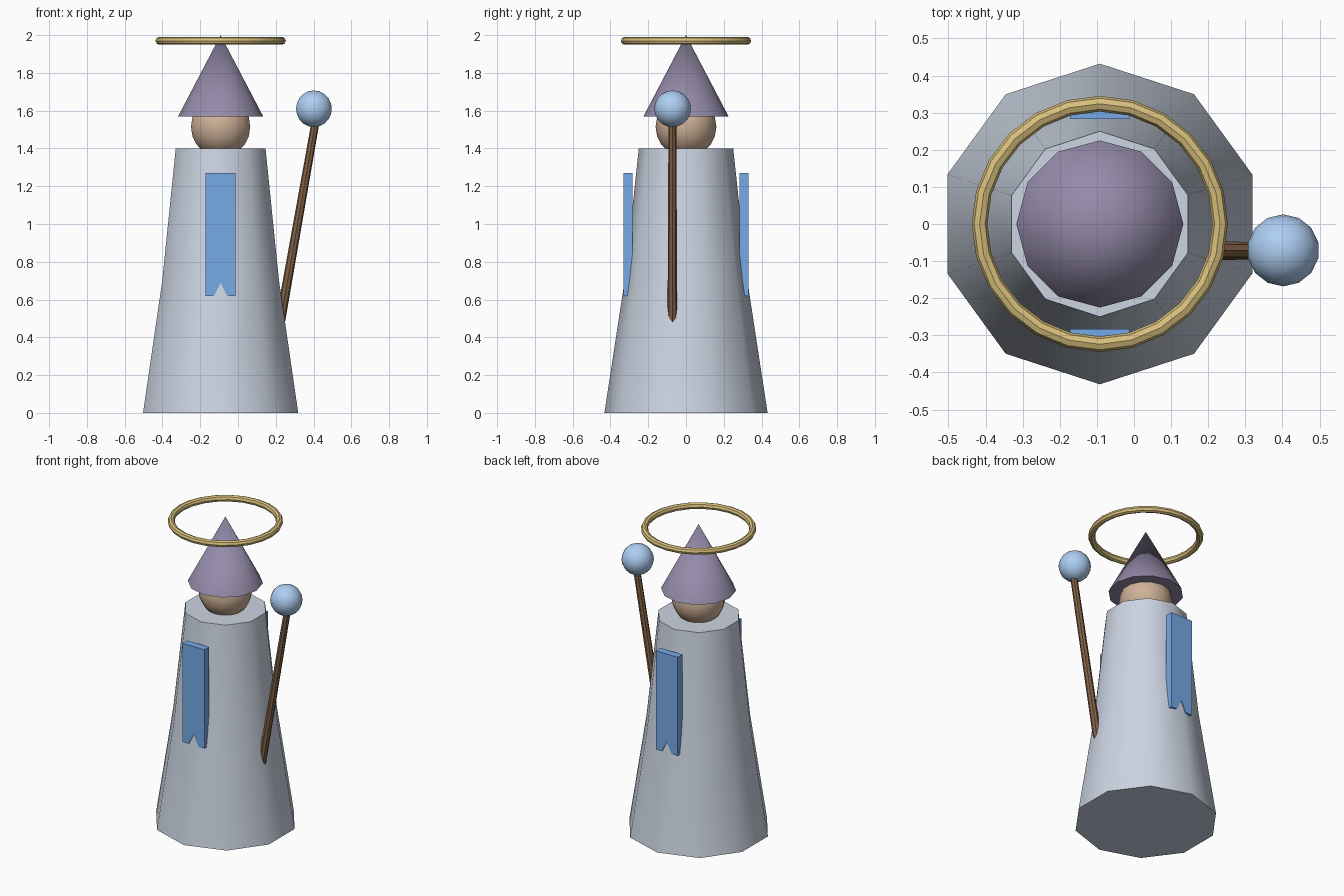
import bpy, bmesh, math
from mathutils import Vector

if "Cube" in bpy.data.objects:
    bpy.data.objects.remove(bpy.data.objects["Cube"])

CX = -0.092  # axis of the figure


def finish(obj, name, color, smooth=True):
    obj.name = name
    mat = bpy.data.materials.new(name + "_paint")
    mat.diffuse_color = (*color, 1)
    mat.use_nodes = True
    mat.node_tree.nodes["Principled BSDF"].inputs["Base Color"].default_value = mat.diffuse_color
    obj.data.materials.append(mat)
    if smooth:
        bpy.ops.object.select_all(action='DESELECT')
        obj.select_set(True)
        bpy.context.view_layer.objects.active = obj
        bpy.ops.object.shade_smooth_by_angle(angle=math.radians(42))
    return obj


def from_bmesh(bm, name, color, smooth=True):
    bmesh.ops.recalc_face_normals(bm, faces=bm.faces)
    mesh = bpy.data.meshes.new(name)
    bm.to_mesh(mesh)
    bm.free()
    obj = bpy.data.objects.new(name, mesh)
    bpy.context.collection.objects.link(obj)
    return finish(obj, name, color, smooth)


def ball(name, loc, r, color):
    bpy.ops.mesh.primitive_uv_sphere_add(segments=14, ring_count=10, radius=r, location=loc)
    return finish(bpy.context.object, name, color)


# Ten-sided robe, lathed from a radius/height profile
bm = bmesh.new()
rings = []
for r, z in [(0.432, 0), (0.325, 0.7), (0.25, 1.4)]:
    angles = [math.pi / 2 + math.tau * i / 10 for i in range(10)]
    rings.append([bm.verts.new((CX + r * math.cos(a), r * math.sin(a), z)) for a in angles])
for low, high in zip(rings, rings[1:]):
    for i in range(10):
        j = (i + 1) % 10
        bm.faces.new((low[i], low[j], high[j], high[i]))
bm.faces.new(rings[0])
bm.faces.new(rings[-1])
from_bmesh(bm, "robe", (0.60, 0.66, 0.76))

# Head and pointed hat
ball("head", (CX, 0, 1.515), 0.161, (0.62, 0.44, 0.31))
bpy.ops.mesh.primitive_cone_add(vertices=12, radius1=0.225, radius2=0, depth=0.43,
                                location=(CX, 0, 1.785))
finish(bpy.context.object, "hat", (0.30, 0.26, 0.40))

# Floating ring
bpy.ops.mesh.primitive_torus_add(major_segments=24, minor_segments=8, major_radius=0.324,
                                 minor_radius=0.021, location=(CX, 0, 1.97))
finish(bpy.context.object, "halo", (0.68, 0.52, 0.20))

# Leaning staff with an orb
foot, tip = Vector((0.165, -0.072, 0.15)), Vector((0.412, -0.072, 1.55))
axis = tip - foot
bpy.ops.mesh.primitive_cone_add(vertices=8, radius1=0.027, radius2=0.021, depth=axis.length,
                                location=(foot + tip) / 2,
                                rotation=axis.to_track_quat('Z', 'Y').to_euler())
finish(bpy.context.object, "staff", (0.22, 0.12, 0.06), smooth=True)
ball("orb", (0.402, -0.071, 1.61), 0.097, (0.42, 0.62, 0.90))

# Swallow-tailed banners, front and back
outline = [(-0.08, 1.27), (-0.08, 0.62), (-0.035, 0.62), (0, 0.69),
           (0.035, 0.62), (0.08, 0.62), (0.08, 1.27)]
for name, side in (("front_banner", -1), ("back_banner", 1)):
    bm = bmesh.new()
    face = bm.faces.new([bm.verts.new((CX + x, side * 0.283, z)) for x, z in outline])
    ext = bmesh.ops.extrude_face_region(bm, geom=[face], use_keep_orig=True)
    moved = [v for v in ext["geom"] if isinstance(v, bmesh.types.BMVert)]
    bmesh.ops.translate(bm, verts=moved, vec=(0, side * 0.049, 0))
    from_bmesh(bm, name, (0.18, 0.40, 0.80), smooth=False)
